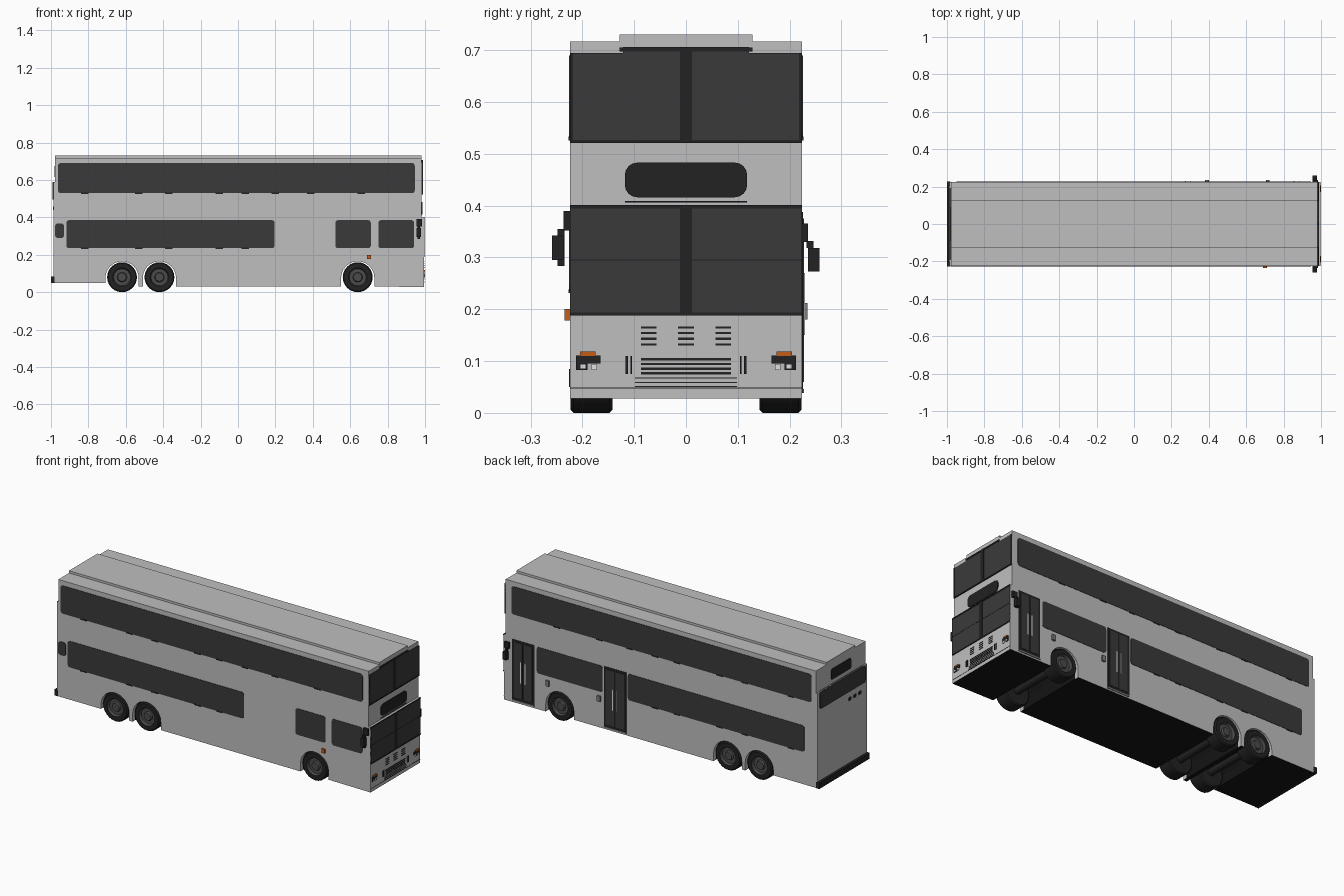
import bpy, bmesh, math
from mathutils import Matrix

cube = bpy.data.objects.get("Cube")
if cube:
    bpy.data.objects.remove(cube, do_unlink=True)


def material(name, rgb):
    m = bpy.data.materials.new(name)
    m.use_nodes = True
    m.diffuse_color = (*rgb, 1)
    m.node_tree.nodes["Principled BSDF"].inputs["Base Color"].default_value = (*rgb, 1)
    return m


BODY = material("body_grey", (0.52, 0.52, 0.52))
GLASS = material("dark_glass", (0.042, 0.042, 0.042))
BLACK = material("black_trim", (0.016, 0.016, 0.016))
UNDER = material("underside_black", (0.007, 0.007, 0.007))
RIM = material("wheel_grey", (0.07, 0.07, 0.07))
ORANGE = material("indicator_orange", (0.55, 0.11, 0.01))
LIGHT = material("lamp_white", (0.75, 0.75, 0.75))
GREY = material("fitting_grey", (0.2, 0.2, 0.2))


def finish(name, bm, mats):
    bmesh.ops.recalc_face_normals(bm, faces=bm.faces)
    mesh = bpy.data.meshes.new(name)
    bm.to_mesh(mesh)
    bm.free()
    for m in mats:
        mesh.materials.append(m)
    ob = bpy.data.objects.new(name, mesh)
    bpy.context.collection.objects.link(ob)
    return ob


def boxes(name, mat, *spans, radius=0, axis=1):
    """Boxes given as (x0, x1, y0, y1, z0, z1); edges along axis may be rounded."""
    bm = bmesh.new()
    for x0, x1, y0, y1, z0, z1 in spans:
        size = Matrix.Diagonal((x1 - x0, y1 - y0, z1 - z0, 1))
        place = Matrix.Translation(((x0 + x1) / 2, (y0 + y1) / 2, (z0 + z1) / 2))
        bmesh.ops.create_cube(bm, size=1, matrix=place @ size)
    if radius:
        edges = [e for e in bm.edges
                 if abs((e.verts[0].co - e.verts[1].co).normalized()[axis]) > 0.9]
        bmesh.ops.bevel(bm, geom=edges, offset=radius, segments=4, profile=0.5, affect='EDGES')
    return finish(name, bm, [mat])


# Body shell: side outline with wheel arches, extruded across the width
W = 0.224
ARCH_R, ARCH_Z = 0.089, 0.076
AXLES = (-0.62, -0.42, 0.64)
outline = [(-0.986, 0.05)]
for cx, z_in, z_out in zip(AXLES, (0.05, 0.03, 0.03), (0.03, 0.03, 0.03)):
    outline.append((cx - ARCH_R, z_in))
    for i in range(13):
        a = math.pi * (1 - i / 12)
        outline.append((cx + ARCH_R * math.cos(a), ARCH_Z + ARCH_R * math.sin(a)))
    outline.append((cx + ARCH_R, z_out))
outline += [(0.994, 0.028), (0.994, 0.40), (0.982, 0.40), (0.982, 0.717),
            (-0.978, 0.717), (-0.978, 0.59), (-0.986, 0.59)]
bm = bmesh.new()
face = bm.faces.new([bm.verts.new((x, -W, z)) for x, z in outline])
ext = bmesh.ops.extrude_face_region(bm, geom=[face])
bmesh.ops.translate(bm, vec=(0, 2 * W, 0),
                    verts=[v for v in ext["geom"] if isinstance(v, bmesh.types.BMVert)])
for y in (-0.2, 0.2):
    bmesh.ops.bisect_plane(bm, geom=bm.verts[:] + bm.edges[:] + bm.faces[:],
                           plane_co=(0, y, 0), plane_no=(0, 1, 0))
bmesh.ops.recalc_face_normals(bm, faces=bm.faces)
for f in bm.faces:
    c = f.calc_center_median()
    in_arch = c.z < 0.17 and any(abs(c.x - cx) <= ARCH_R + 0.001 for cx in AXLES)
    if f.normal.z < -0.9 and c.z < 0.06:
        f.material_index = 1
    elif in_arch and abs(f.normal.y) < 0.5 and abs(c.y) < 0.19:
        f.material_index = 1
finish("body_shell", bm, [BODY, UNDER])
boxes("raised_roof", BODY, (-0.978, 0.982, -0.128, 0.128, 0.71, 0.73))

# Wheels: tyre with stepped rim, turned from a profile around the axle
def wheel(name, cx, side):
    bm = bmesh.new()
    # (radius, distance from centre line)
    prof = [(0.0, 0.142), (0.074, 0.142), (0.08, 0.148), (0.08, 0.217), (0.074, 0.223),
            (0.05, 0.223), (0.045, 0.208), (0.026, 0.208), (0.022, 0.219), (0.0, 0.219)]
    vs = [bm.verts.new((cx, side * y, 0.08 + r)) for r, y in prof]
    es = [bm.edges.new(p) for p in zip(vs, vs[1:])]
    bmesh.ops.spin(bm, geom=vs + es, cent=(cx, 0, 0.08), axis=(0, 1, 0),
                   angle=math.tau, steps=24, use_merge=True)
    bmesh.ops.remove_doubles(bm, verts=bm.verts, dist=1e-5)
    for f in bm.faces:
        c = f.calc_center_median()
        r = math.hypot(c.x - cx, c.z - 0.08)
        f.material_index = int(r < 0.049 and abs(c.y) > 0.18)
    ob = finish(name, bm, [BLACK, RIM])
    bpy.ops.object.select_all(action='DESELECT')
    bpy.context.view_layer.objects.active = ob
    ob.select_set(True)
    bpy.ops.object.shade_smooth_by_angle(angle=math.radians(35))


for label, cx in zip(("rear", "middle", "front"), AXLES):
    for word, side in (("left", 1), ("right", -1)):
        wheel(f"{label}_{word}_wheel", cx, side)
    bm = bmesh.new()
    turn = Matrix.Translation((cx, 0, 0.08)) @ Matrix.Rotation(math.pi / 2, 4, 'X')
    bmesh.ops.create_cone(bm, cap_ends=True, segments=12, radius1=0.02, radius2=0.02,
                          depth=0.3, matrix=turn)
    finish(f"{label}_axle", bm, [BLACK])


# Side windows, as thin plates
def side_plates(name, mat, side, *rects, radius=0, depth=0.002):
    spans = []
    for x0, x1, z0, z1 in rects:
        y0, y1 = sorted((side * (W - 0.002), side * (W + depth)))
        spans.append((x0, x1, y0, y1, z0, z1))
    return boxes(name, mat, *spans, radius=radius, axis=1)


side_plates("right_windows", GLASS, -1, (-0.963, 0.945, 0.53, 0.69), (-0.918, 0.195, 0.235, 0.385),
            (0.52, 0.71, 0.235, 0.385), (0.75, 0.942, 0.235, 0.385), (-0.978, -0.93, 0.29, 0.367),
            radius=0.014)
side_plates("left_windows", GLASS, 1, (-0.95, 0.945, 0.53, 0.69), (-0.905, 0.21, 0.235, 0.385),
            (0.37, 0.785, 0.235, 0.385), radius=0.014)
upper_clips = (-0.82, -0.53, -0.37, -0.1, 0.04, 0.2, 0.39, 0.66)
for word, side in (("left", 1), ("right", -1)):
    clips = [(x - 0.02, x + 0.02, 0.526, 0.533) for x in upper_clips]
    clips += [(x - 0.02, x + 0.02, 0.231, 0.238) for x in upper_clips[:5]]
    side_plates(f"{word}_window_clips", BLACK, side, *clips, depth=0.003)

# Two double-leaf doors on the left side
for label, x0, x1 in (("front", 0.80, 0.94), ("middle", 0.22, 0.36)):
    mid = (x0 + x1) / 2
    side_plates(f"{label}_door_frame", BLACK, 1, (x0, x1, 0.038, 0.388), depth=0.002)
    side_plates(f"{label}_door_glass", GLASS, 1, (x0 + 0.012, mid - 0.005, 0.06, 0.375),
                (mid + 0.005, x1 - 0.012, 0.06, 0.375), depth=0.004)
    side_plates(f"{label}_door_handles", LIGHT, 1, (mid - 0.016, mid - 0.011, 0.15, 0.27),
                (mid + 0.011, mid + 0.016, 0.15, 0.27), depth=0.006)
    side_plates(f"{label}_door_sill", GREY, 1, (x0, x1, 0.038, 0.046), depth=0.004)

# Small side lamps
boxes("right_side_indicator", ORANGE, (0.69, 0.71, -0.234, -W, 0.178, 0.2))
boxes("left_side_lamps", GREY, (0.705, 0.725, W, 0.234, 0.18, 0.212),
      (0.38, 0.4, W, 0.234, 0.18, 0.212))

# Upper and lower windscreens
F_UP, F_LOW = 0.982, 0.994
boxes("upper_windscreen", GLASS, (F_UP - 0.002, F_UP + 0.004, -W, W, 0.522, 0.694),
      (F_UP - 0.002, F_UP + 0.004, -0.122, 0.122, 0.694, 0.706))
boxes("upper_windscreen_trim", BLACK, (F_UP, F_UP + 0.006, -0.012, 0.012, 0.522, 0.706),
      (F_UP, F_UP + 0.006, -W, W, 0.521, 0.527), (F_UP, F_UP + 0.006, -0.128, 0.128, 0.697, 0.705),
      (F_UP, F_UP + 0.006, -W, -W + 0.006, 0.527, 0.694),
      (F_UP, F_UP + 0.006, W - 0.006, W, 0.527, 0.694))
boxes("lower_windscreen", GLASS, (F_LOW - 0.002, F_LOW + 0.002, -W, W, 0.19, 0.40))
boxes("lower_windscreen_trim", BLACK, (F_LOW, F_LOW + 0.004, -0.012, 0.012, 0.19, 0.40),
      (F_LOW, F_LOW + 0.004, -W, W, 0.188, 0.194), (F_LOW, F_LOW + 0.004, -W, W, 0.394, 0.401),
      (F_LOW, F_LOW + 0.003, -W, W, 0.294, 0.296))
boxes("front_destination_display", BLACK, (F_UP - 0.002, F_UP + 0.004, -0.118, 0.118, 0.416, 0.483),
      radius=0.024, axis=0)
boxes("display_sill", BLACK, (F_UP, F_UP + 0.003, -0.118, 0.118, 0.406, 0.409))

# Front louvres, grille and lamps
slats = [(F_LOW, F_LOW + 0.002, y - 0.015, y + 0.015, z, z + 0.004)
         for y in (-0.072, 0, 0.072) for z in (0.13, 0.141, 0.152, 0.163)]
slats += [(F_LOW, F_LOW + 0.002, -0.087, 0.087, z, z + 0.0045)
          for z in (0.074, 0.083, 0.092, 0.101)]
slats += [(F_LOW, F_LOW + 0.002, -0.098, 0.098, z, z + 0.002) for z in (0.05, 0.058, 0.066)]
boxes("front_grille_slats", BLACK, *slats)
for word, s in (("left", 1), ("right", -1)):
    def front_plate(name, mat, depth, *rects):
        boxes(f"{word}_{name}", mat, *[(F_LOW - 0.001, F_LOW + depth, *sorted((s * a, s * b)), z0, z1)
                                       for a, b, z0, z1 in rects])
    front_plate("headlight_housing", BLACK, 0.003, (0.165, 0.212, 0.095, 0.111),
                (0.19, 0.212, 0.083, 0.095), (0.104, 0.107, 0.075, 0.11), (0.112, 0.117, 0.075, 0.11))
    front_plate("headlight_lens", LIGHT, 0.005, (0.172, 0.182, 0.083, 0.094), (0.194, 0.204, 0.086, 0.093))
    front_plate("front_indicator", ORANGE, 0.005, (0.175, 0.205, 0.11, 0.118))
boxes("front_bumper_seam", BLACK, (F_LOW, F_LOW + 0.001, -W, W, 0.047, 0.049))

# Mirrors on short arms
boxes("right_mirror", BLACK, (0.955, 0.978, -0.259, -0.236, 0.295, 0.342),
      (0.96, 0.972, -0.248, -0.234, 0.283, 0.355), (0.955, 0.985, -0.236, -0.222, 0.352, 0.39))
boxes("left_mirror", BLACK, (0.955, 0.978, 0.235, 0.258, 0.273, 0.318),
      (0.96, 0.972, 0.233, 0.246, 0.318, 0.332), (0.955, 0.985, 0.222, 0.235, 0.33, 0.365))

# Rear window, display, lamps and bumper
boxes("rear_window", GLASS, (-0.992, -0.976, -0.205, 0.205, 0.495, 0.59), radius=0.012, axis=0)
boxes("rear_destination_display", BLACK, (-0.982, -0.976, -0.09, 0.09, 0.615, 0.675),
      radius=0.012, axis=0)
boxes("rear_vents", BLACK, *[(-0.988, -0.985, y - 0.012, y + 0.012, 0.44, 0.458)
                             for y in (-0.07, -0.115, -0.16)])
boxes("rear_bumper", BLACK, (-1.0, -0.98, -0.226, 0.226, 0.05, 0.085))
